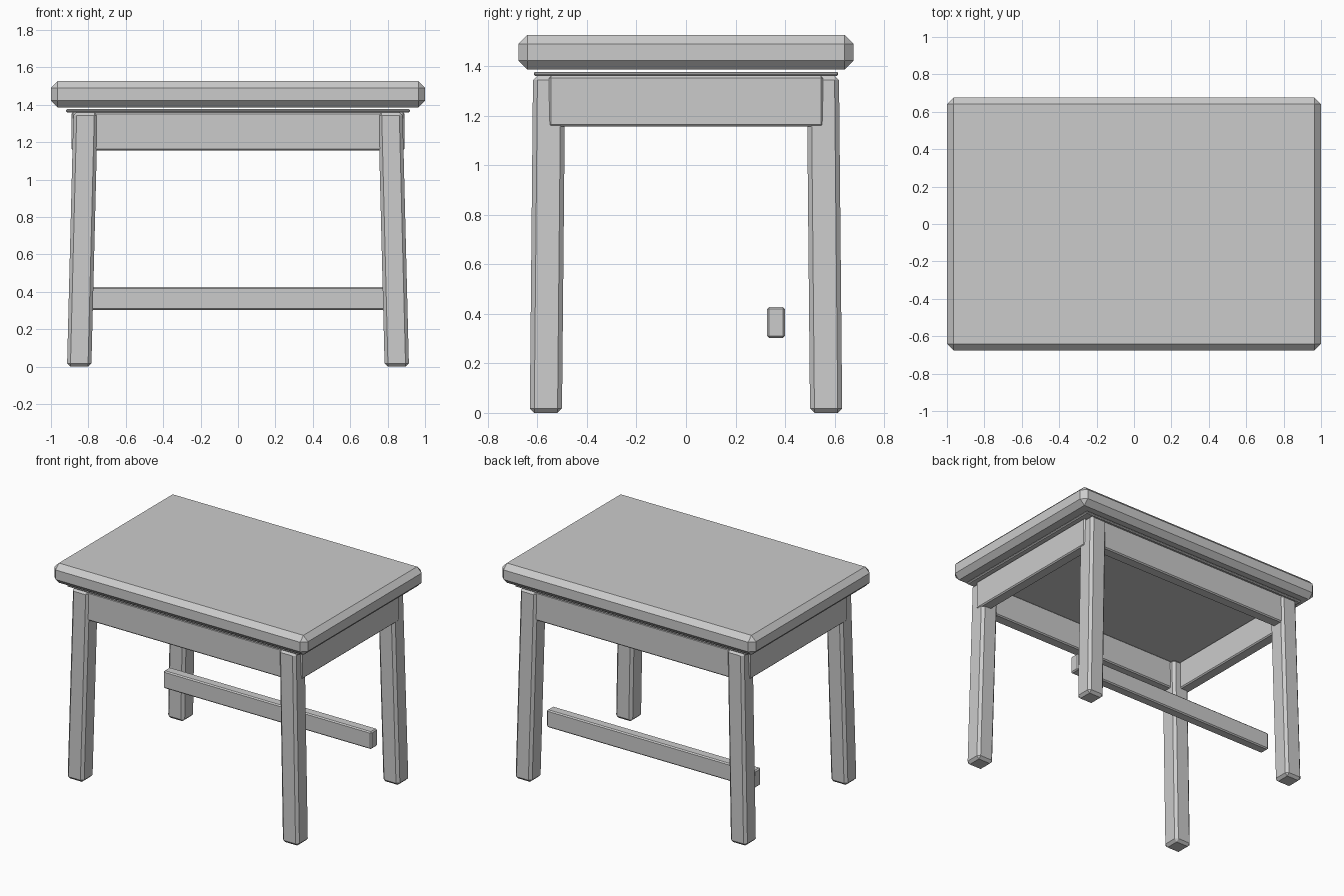
import bpy
import bmesh

if "Cube" in bpy.data.objects:
    bpy.data.objects.remove(bpy.data.objects["Cube"], do_unlink=True)

# One plain grey for the whole table
grey = bpy.data.materials.new("light_grey")
grey.use_nodes = True
colour = (0.6, 0.6, 0.6, 1.0)
grey.diffuse_color = colour
grey.node_tree.nodes["Principled BSDF"].inputs["Base Color"].default_value = colour


def block(name, low, high, bevel, slant=(0, 0)):
    """Chamfered box from low to high corner; slant shifts its foot in x and y."""
    bm = bmesh.new()
    bmesh.ops.create_cube(bm, size=1)
    for v in bm.verts:
        for i in range(3):
            v.co[i] = high[i] if v.co[i] > 0 else low[i]
    bmesh.ops.bevel(bm, geom=bm.edges[:], offset=bevel, segments=1,
                    profile=0.5, affect='EDGES')
    for v in bm.verts:
        drop = (high[2] - v.co.z) / (high[2] - low[2])
        v.co.x += slant[0] * drop
        v.co.y += slant[1] * drop
    bmesh.ops.recalc_face_normals(bm, faces=bm.faces[:])
    mesh = bpy.data.meshes.new(name)
    bm.to_mesh(mesh)
    bm.free()
    mesh.materials.append(grey)
    obj = bpy.data.objects.new(name, mesh)
    bpy.context.collection.objects.link(obj)
    return obj


# Thick chamfered top with a thin plate just below it
block("table_top", (-1, -0.677, 1.387), (1, 0.677, 1.527), 0.036)
block("under_plate", (-0.92, -0.615, 1.36), (0.92, 0.615, 1.378), 0.006)

# Four slightly splayed legs
for x_name, sx in (("left", 1), ("right", -1)):
    for y_name, sy in (("front", -1), ("back", 1)):
        xs = sorted((sx * 0.75, sx * 0.88))
        ys = sorted((sy * 0.488, sy * 0.618))
        block(f"{y_name}_{x_name}_leg", (xs[0], ys[0], 0), (xs[1], ys[1], 1.362),
              0.018, (sx * 0.034, sy * 0.013))

# Long aprons between the legs, short aprons slightly proud of them
for name, s in (("front_apron", -1), ("back_apron", 1)):
    ys = sorted((s * 0.525, s * 0.605))
    block(name, (-0.8, ys[0], 1.157), (0.8, ys[1], 1.36), 0.008)
for name, s in (("right_apron", -1), ("left_apron", 1)):
    xs = sorted((s * 0.81, s * 0.89))
    block(name, (xs[0], -0.553, 1.157), (xs[1], 0.553, 1.36), 0.008)

# Low rail near the back
block("foot_rail", (-0.82, 0.328, 0.303), (0.82, 0.4, 0.427), 0.008)
